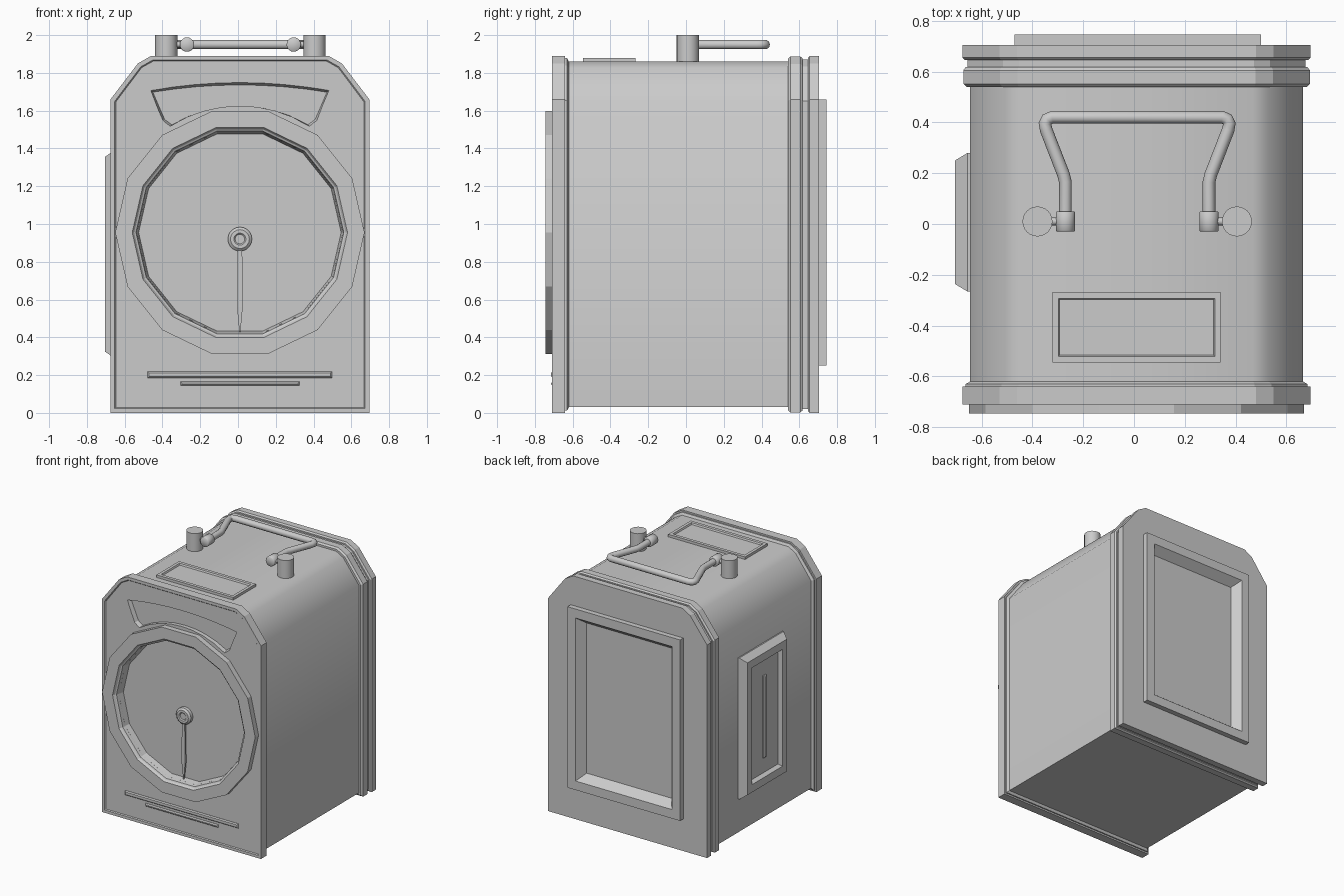
import bpy, bmesh, math
from mathutils import Vector

if "Cube" in bpy.data.objects:
    bpy.data.objects.remove(bpy.data.objects["Cube"])

CX = 0.01  # x centre of the case


def loft(name, sections, start=True, end=True, smooth=0):
    """Skin a list of equal-length point loops and cap the ends."""
    bm = bmesh.new()
    loops = [[bm.verts.new(p) for p in s] for s in sections]
    n = len(loops[0])
    for a, b in zip(loops, loops[1:]):
        for i in range(n):
            j = (i + 1) % n
            bm.faces.new((a[i], a[j], b[j], b[i]))
    if start:
        bm.faces.new(loops[0][::-1])
    if end:
        bm.faces.new(loops[-1])
    bmesh.ops.recalc_face_normals(bm, faces=bm.faces)
    # open pans: make the last cap look outwards, away from the first loop's base
    mesh = bpy.data.meshes.new(name)
    bm.to_mesh(mesh)
    bm.free()
    ob = bpy.data.objects.new(name, mesh)
    bpy.context.collection.objects.link(ob)
    if smooth:
        bpy.ops.object.select_all(action='DESELECT')
        ob.select_set(True)
        bpy.context.view_layer.objects.active = ob
        bpy.ops.object.shade_smooth_by_angle(angle=math.radians(smooth))
    return ob


def hull(y, d):
    """Case outline with cut top corners, shrunk by d."""
    half = [(0.685 - d, d), (0.685 - d, 1.66 - d * 0.5),
            (0.54 - d * 0.7, 1.85 - d * 0.8), (0.47 - d * 0.4, 1.89 - d)]
    pts = half + [(-x, z) for x, z in reversed(half)]
    return [(CX + x, y, z) for x, z in pts]


def circle(c, r, n, axis):
    out = []
    for i in range(n):
        a = 2 * math.pi * i / n
        u, v = r * math.cos(a), r * math.sin(a)
        out.append(Vector(c) + Vector({'x': (0, u, v), 'y': (u, 0, v), 'z': (u, v, 0)}[axis]))
    return out


def rect(c, hu, hv, axis):
    out = []
    for u, v in ((-hu, -hv), (hu, -hv), (hu, hv), (-hu, hv)):
        out.append(Vector(c) + Vector({'x': (0, u, v), 'y': (u, 0, v), 'z': (u, v, 0)}[axis]))
    return out


def cut(target, cutter):
    cutter.hide_render = True
    m = target.modifiers.new("cut", 'BOOLEAN')
    m.object = cutter
    m.operation = 'DIFFERENCE'
    bpy.context.view_layer.objects.active = target
    bpy.ops.object.modifier_apply(modifier=m.name)
    bpy.data.objects.remove(cutter)


# case body and trims
loft("body", [hull(-0.65, 0.03), hull(0.56, 0.03)], smooth=42)
loft("front_trim", [hull(-0.65, 0.012), hull(-0.63, 0.012), hull(-0.62, 0.03)])
loft("rear_band", [hull(0.54, 0.015), hull(0.552, 0.003), hull(0.605, 0.003), hull(0.617, 0.012)])
loft("rear_groove", [hull(0.6, 0.02), hull(0.66, 0.02)])
back = loft("back_plate", [hull(0.645, 0.01), hull(0.655, 0), hull(0.705, 0)])
front = loft("front_plate", [hull(-0.64, 0), hull(-0.71, 0), hull(-0.71, 0.022), hull(-0.703, 0.028)])

# dial opening in the front plate
DZ, N = 0.955, 14
cut(front, loft("dial_cutter", [circle((CX, -0.8, DZ), 0.545, N, 'y'),
                                circle((CX, -0.66, DZ), 0.545, N, 'y')]))

# curved window above the dial
sign = []
for i in range(9):
    x = -0.48 + 0.12 * i
    sign.append((x, 1.755 - 0.045 * (x / 0.48) ** 2))
sign += [(0.415, 1.54), (0.375, 1.507)]
for i in range(1, 8):
    x = 0.375 - 0.09375 * i
    sign.append((x, DZ + math.sqrt(0.668 ** 2 - x * x)))
sign += [(-0.375, 1.507), (-0.415, 1.54)]
cut(front, loft("window_cutter", [
    [(CX + x, -0.73, z + 0.004) for x, z in sign],
    [(CX + x * 0.96, -0.67, 1.63 + (z - 1.63) * 0.85) for x, z in sign]]))

# dial rim: closed lathe profile
rim = [(0.66, -0.69), (0.66, -0.745), (0.57, -0.745), (0.56, -0.73),
       (0.55, -0.725), (0.535, -0.655), (0.58, -0.655), (0.66, -0.69)]
ring = loft("dial_rim", [circle((CX, y, DZ), r, N, 'y') for r, y in rim], False, False)
bm = bmesh.new()
bm.from_mesh(ring.data)
bmesh.ops.remove_doubles(bm, verts=bm.verts, dist=0.0001)
bmesh.ops.recalc_face_normals(bm, faces=bm.faces)
bm.to_mesh(ring.data)
bm.free()

# hub and needle
loft("needle_hub", [circle((CX, y, 0.92), r, 20, 'y') for r, y in
                    ((0.064, -0.655), (0.064, -0.685), (0.05, -0.697), (0.032, -0.697), (0.025, -0.69))], smooth=35)
loft("needle", [rect((CX, -0.68, z), w, t, 'z') for z, w, t in
                ((0.88, 0.012, 0.008), (0.56, 0.015, 0.008), (0.42, 0.002, 0.004))])

# two bars under the dial
for name, hw, hz, z in (("upper_bar", 0.488, 0.017, 0.202), ("lower_bar", 0.315, 0.011, 0.155)):
    loft(name, [rect((CX, -0.69, z), hw, hz, 'y'), rect((CX, -0.706, z), hw, hz, 'y'),
                rect((CX, -0.714, z), hw - 0.008, hz - 0.007, 'y')])

# framed back panel, set into the back plate
PZ = 0.955
cut(back, loft("panel_cutter", [rect((CX, 0.67, PZ), 0.40, 0.62, 'y'), rect((CX, 0.8, PZ), 0.40, 0.62, 'y')]))
loft("back_panel", [rect((0.015, y, PZ), u, v, 'y') for u, v, y in
                    ((0.40, 0.62, 0.672), (0.485, 0.705, 0.70), (0.485, 0.705, 0.745),
                     (0.415, 0.635, 0.745), (0.365, 0.585, 0.68))])

# framed panel on the left side with a thin upright rod
loft("side_panel", [rect((x, 0.007, 0.84), u, v, 'x') for u, v, x in
                    ((0.273, 0.55, -0.64), (0.273, 0.55, -0.655), (0.243, 0.515, -0.705),
                     (0.19, 0.455, -0.705), (0.175, 0.44, -0.675))])
loft("side_rod", [rect((x, 0.007, 0.84), u, v, 'x') for u, v, x in
                  ((0.017, 0.32, -0.67), (0.017, 0.32, -0.685), (0.01, 0.312, -0.692))])

# shallow tray on the top
loft("top_tray", [rect((CX, -0.407, z), u, v, 'z') for u, v, z in
                  ((0.331, 0.139, 1.85), (0.331, 0.139, 1.88), (0.308, 0.114, 1.88), (0.303, 0.109, 1.868))])

# handle posts, pins and collars
HZ = 1.95
HX = 0.0125
for side, s in (("left", -1), ("right", 1)):
    px, cx = HX + s * 0.3925, HX + s * 0.2825
    loft(side + "_post", [circle((px, 0.01, z), 0.059, 24, 'z') for z in (1.85, 2.0)], smooth=35)
    loft(side + "_pin", [circle((x, 0.01, HZ), 0.015, 12, 'x') for x in (px, cx)], smooth=35)
    loft(side + "_collar", [circle((cx, y, HZ), r, 20, 'y') for y, r in
                            ((-0.03, 0.034), (-0.026, 0.038), (0.046, 0.038), (0.05, 0.034))], smooth=50)

# carrying handle tube
half = [(0.2825, 0.03), (0.2825, 0.165), (0.29, 0.195), (0.358, 0.37),
        (0.363, 0.395), (0.355, 0.412), (0.335, 0.42)]
path = [(-x, y) for x, y in half] + half[::-1]
cu = bpy.data.curves.new("handle", 'CURVE')
cu.dimensions = '3D'
cu.bevel_depth = 0.025
cu.bevel_resolution = 3
cu.use_fill_caps = True
sp = cu.splines.new('POLY')
sp.points.add(len(path) - 1)
for p, (x, y) in zip(sp.points, path):
    p.co = (HX + x, y, HZ, 1)
bpy.context.collection.objects.link(bpy.data.objects.new("handle", cu))
